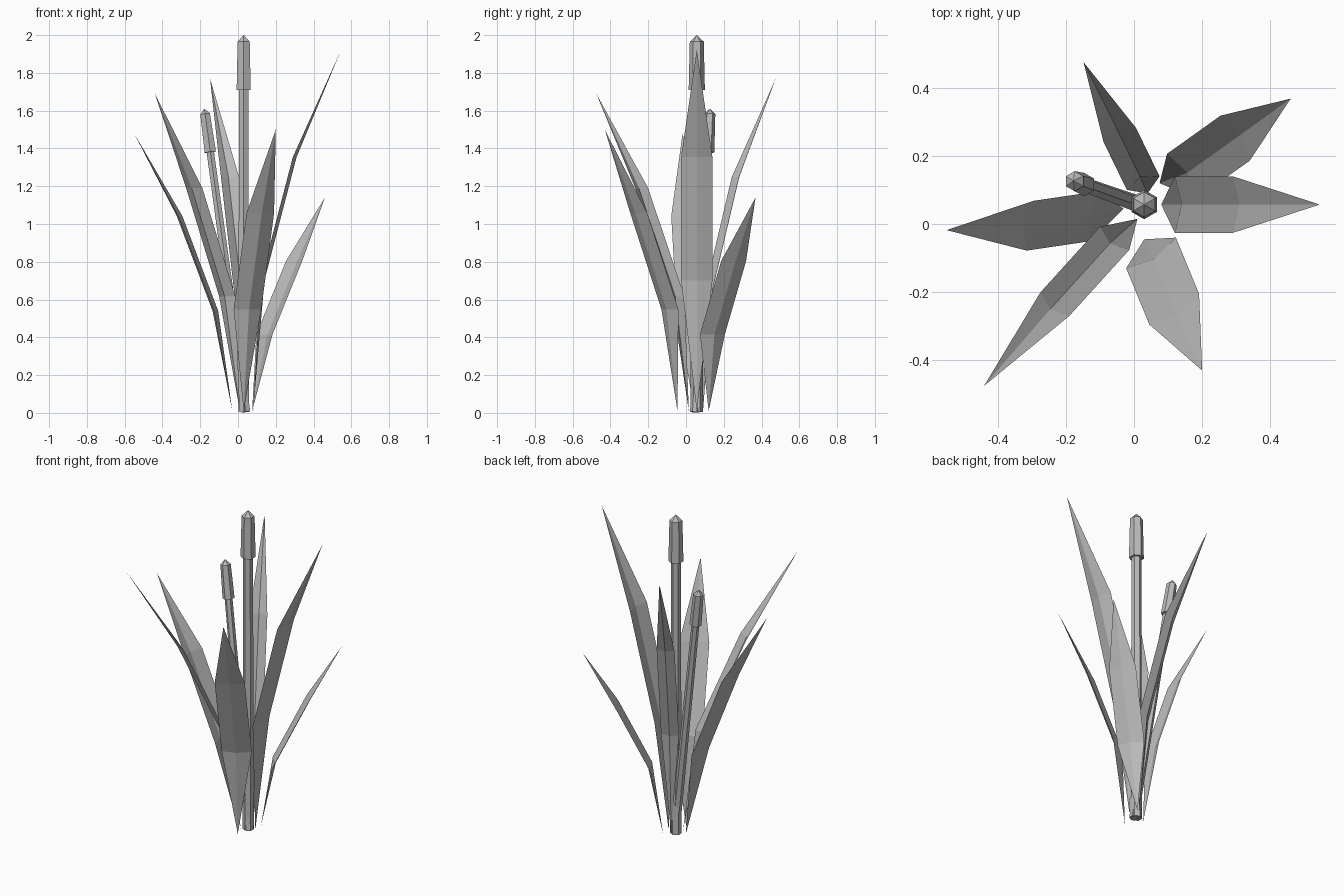
import bpy
import math
from mathutils import Vector

old = bpy.data.objects.get("Cube")
if old:
    bpy.data.objects.remove(old, do_unlink=True)

GREY = (0.5, 0.5, 0.5, 1.0)
grey = bpy.data.materials.new("plain_grey")
grey.use_nodes = True
grey.diffuse_color = GREY
grey.node_tree.nodes["Principled BSDF"].inputs["Base Color"].default_value = GREY


def add_object(name, verts, faces):
    mesh = bpy.data.meshes.new(name)
    mesh.from_pydata([tuple(v) for v in verts], [], faces)
    mesh.update()
    mesh.materials.append(grey)
    obj = bpy.data.objects.new(name, mesh)
    bpy.context.collection.objects.link(obj)
    return obj


def leaf(name, base, low, up, tip, half):
    """Folded blade: pointed base, two wide sections with an outer keel, pointed tip."""
    height = tip[2]
    out = Vector((tip[0] - base[0], tip[1] - base[1], 0)).normalized() * 0.02
    side = Vector((half[0], half[1], 0))
    verts = [Vector((*base, 0.01))]
    for centre, level in ((low, 0.365), (up, 0.705)):
        mid = Vector((*centre, height * level))
        verts += [mid - side, mid + out, mid + side]
    verts.append(Vector(tip))
    faces = []
    for i in (1, 2):
        faces += [(0, i + 1, i), (i, i + 1, i + 4, i + 3), (i + 3, i + 4, 7)]
    add_object(name, verts, faces)


def six_sided(name, origin, axis, profile):
    """Hexagonal solid along an axis; profile holds (distance, radius) pairs."""
    turn = Vector((0, 0, 1)).rotation_difference(axis)
    verts, faces = [], []
    for dist, radius in profile:
        for k in range(6):
            a = math.radians(30 + 60 * k)
            ring = Vector((radius * math.cos(a), radius * math.sin(a), dist))
            verts.append(origin + turn @ ring)
    for r in range(len(profile) - 1):
        for k in range(6):
            n = (k + 1) % 6
            faces.append((r * 6 + k, r * 6 + n, r * 6 + 6 + n, r * 6 + 6 + k))
    last = len(verts) - 6
    faces.append(tuple(reversed(range(6))))
    faces.append(tuple(range(last, last + 6)))
    add_object(name, verts, faces)


def reed(name, base, tip, size):
    """Thin stalk carrying a tapered seed head with a pointed cap."""
    base, tip = Vector(base), Vector(tip)
    axis = (tip - base).normalized()
    length = (tip - base).length
    head = length - 0.29 * size
    six_sided(name + "_stalk", base, axis,
              [(0, 0.033 * size), (head + 0.01, 0.028 * size)])
    six_sided(name + "_head", base, axis,
              [(head, 0.043 * size), (length - 0.035 * size, 0.037 * size),
               (length, 0.001)])


# Reeds
reed("tall_reed", (0.03, 0.057, 0.005), (0.03, 0.057, 2.0), 1.0)
reed("leaning_reed", (0.042, 0.048, 0.005), (-0.178, 0.127, 1.61), 0.8)

# Leaves around the clump
leaf("left_leaf", (0.08, 0.057), (0.12, 0.057), (0.29, 0.057),
     (0.545, 0.057, 1.92), (0, 0.083))
leaf("front_leaf", (0.03, -0.045), (0.05, -0.085), (0.118, -0.25),
     (0.2, -0.43, 1.5), (-0.073, -0.045))
leaf("front_right_leaf", (0.01, 0.015), (-0.057, -0.042), (-0.232, -0.235),
     (-0.44, -0.475, 1.69), (0.043, -0.034))
leaf("right_leaf", (-0.03, 0.045), (-0.115, 0.023), (-0.305, -0.005),
     (-0.55, -0.018, 1.48), (-0.01, -0.073))
leaf("back_leaf", (0.04, 0.09), (0.027, 0.12), (-0.042, 0.262),
     (-0.148, 0.475, 1.77), (-0.048, -0.02))
leaf("back_left_leaf", (0.075, 0.12), (0.14, 0.14), (0.297, 0.252),
     (0.46, 0.368, 1.14), (-0.043, 0.066))
